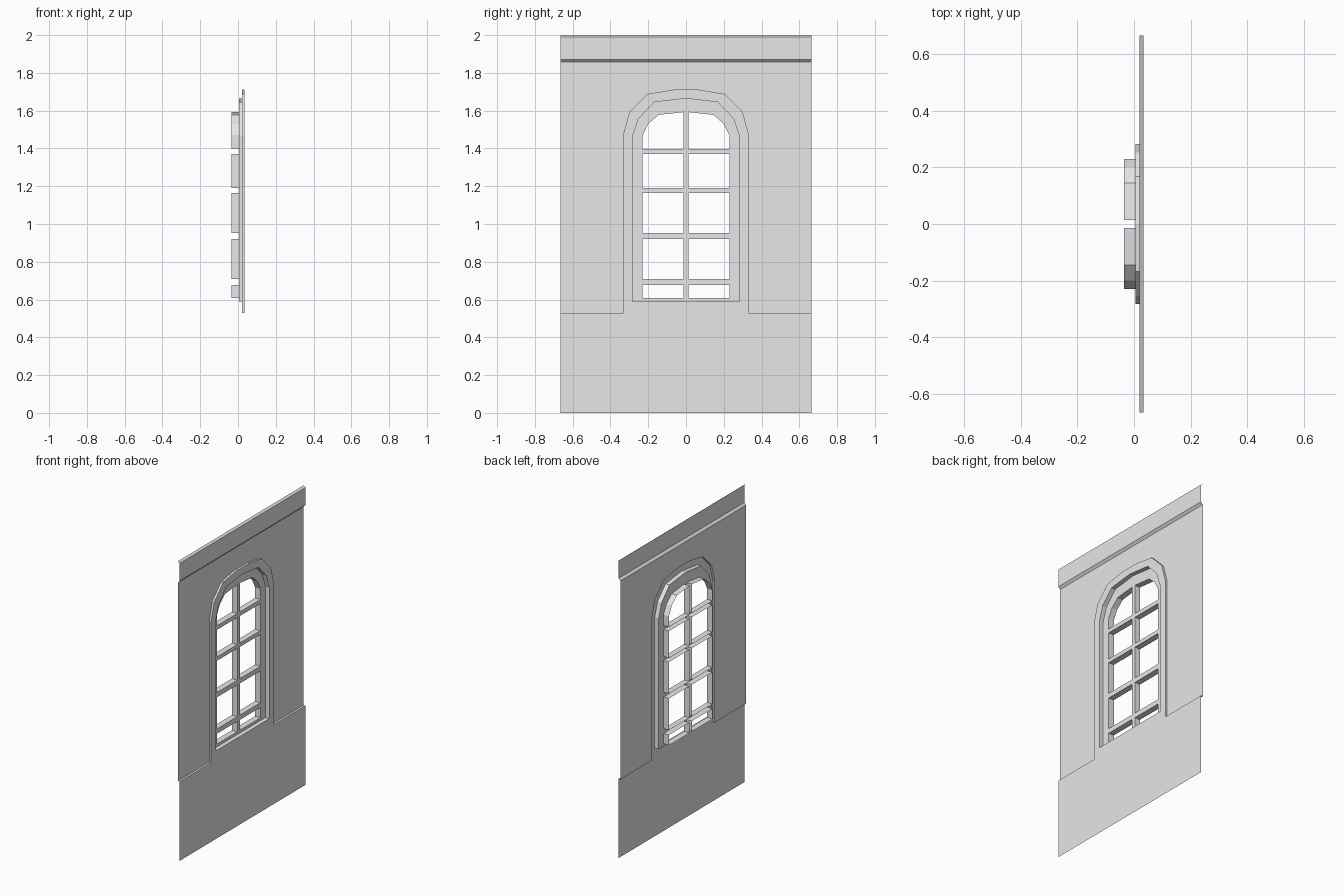
import bpy
import bmesh
from mathutils import Vector

cube = bpy.data.objects.get("Cube")
if cube:
    bpy.data.objects.remove(cube, do_unlink=True)

plaster = bpy.data.materials.new("light_grey_plaster")
plaster.use_nodes = True
grey = (0.8, 0.8, 0.8, 1.0)
plaster.diffuse_color = grey
plaster.node_tree.nodes["Principled BSDF"].inputs["Base Color"].default_value = grey

# Depth layers along x
FRONT, WALL, GLAZING, BACK = 0.034, 0.02, 0.005, -0.035
HALF = 0.665
BASE_TOP = 0.53
CORNICE = 1.857


def finish(name, bm):
    mesh = bpy.data.meshes.new(name)
    bm.to_mesh(mesh)
    bm.free()
    mesh.materials.append(plaster)
    obj = bpy.data.objects.new(name, mesh)
    bpy.context.collection.objects.link(obj)
    return obj


def sheet(name, loops, x):
    """Flat sheet facing +x; loops after the first are openings."""
    bm = bmesh.new()
    for loop in loops:
        vs = [bm.verts.new((x, y, z)) for y, z in loop]
        for a, b in zip(vs, vs[1:] + vs[:1]):
            bm.edges.new((a, b))
    bmesh.ops.triangle_fill(bm, edges=bm.edges[:], use_beauty=True, normal=Vector((1, 0, 0)))
    bm.normal_update()
    bmesh.ops.reverse_faces(bm, faces=[f for f in bm.faces if f.normal.x < 0])
    return finish(name, bm)


def edge_strip(name, paths, x0, x1, closed=True):
    """Thin walls joining two depths along each path."""
    bm = bmesh.new()
    for path in paths:
        pairs = [(bm.verts.new((x0, y, z)), bm.verts.new((x1, y, z))) for y, z in path]
        ends = pairs[1:] + pairs[:1] if closed else pairs[1:]
        for (a, b), (c, d) in zip(pairs, ends):
            bm.faces.new((a, b, d, c))
    return finish(name, bm)


def mirrored(half):
    """Complete a right-hand outline with its left-hand copy."""
    return half + [(-y, z) for y, z in reversed(half) if y > 0]


# Arch outlines
outer_arch = mirrored([(0.332, BASE_TOP), (0.332, 1.475), (0.3, 1.592),
                       (0.205, 1.688), (0.068, 1.711)])
inner_arch = mirrored([(0.282, 0.589), (0.282, 1.465), (0.252, 1.557),
                       (0.168, 1.645), (0, 1.665)])

# Pane openings: four rectangles and one arched light on each side
INNER, OUTER = 0.014, 0.23
panes = []
for side in (-1, 1):
    for z0, z1 in ((0.607, 0.676), (0.708, 0.92), (0.952, 1.164), (1.19, 1.371)):
        panes.append([(side * INNER, z0), (side * OUTER, z0),
                      (side * OUTER, z1), (side * INNER, z1)])
    panes.append([(side * y, z) for y, z in (
        (INNER, 1.398), (OUTER, 1.398), (OUTER, 1.47), (0.2, 1.53),
        (0.145, 1.578), (INNER, 1.592))])

# Upper wall, notched around the arch
sheet("upper_wall", [[(HALF, BASE_TOP), (HALF, CORNICE), (-HALF, CORNICE),
                      (-HALF, BASE_TOP)] + outer_arch[::-1]], WALL)

# Raised base panel running up into the window surround
surround = [(HALF, 0), (HALF, BASE_TOP)] + outer_arch + [(-HALF, BASE_TOP), (-HALF, 0)]
sheet("base_and_surround", [surround, inner_arch], FRONT)
edge_strip("surround_step", [surround[1:-1]], WALL, FRONT, closed=False)

# Recessed window with deep pane reveals
edge_strip("window_reveal", [inner_arch[::-1]], GLAZING, FRONT)
sheet("window_bars", [inner_arch] + panes, GLAZING)
edge_strip("pane_reveals", panes, BACK, GLAZING)

# Cornice: sloped underside, flat band, chamfered top
bm = bmesh.new()
profile = [(WALL, CORNICE), (FRONT, 1.872), (FRONT, 1.99), (WALL, 2.0)]
rows = [(bm.verts.new((x, -HALF, z)), bm.verts.new((x, HALF, z))) for x, z in profile]
for (a, b), (c, d) in zip(rows, rows[1:]):
    bm.faces.new((a, b, d, c))
finish("cornice", bm)
